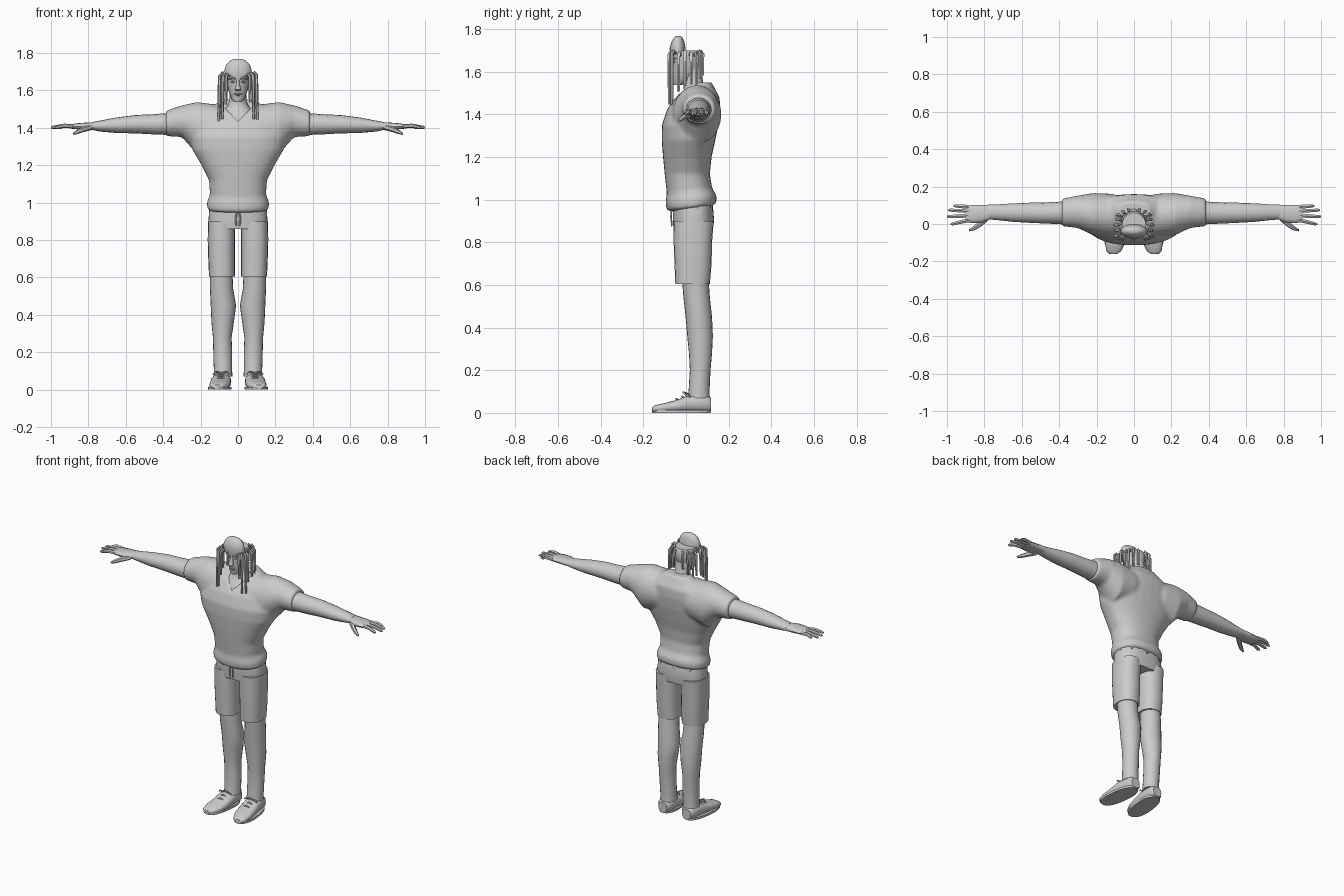
import bpy, bmesh, math, random
from mathutils import Vector
random.seed(4)

grey = bpy.data.materials.new("plain_grey")
grey.diffuse_color = (0.6, 0.6, 0.6, 1)
X, Y, Z = Vector((1, 0, 0)), Vector((0, 1, 0)), Vector((0, 0, 1))


def finish(name, bm, mirror=False, angle=50):
    bmesh.ops.recalc_face_normals(bm, faces=bm.faces)
    me = bpy.data.meshes.new(name)
    bm.to_mesh(me)
    bm.free()
    ob = bpy.data.objects.new(name, me)
    bpy.context.collection.objects.link(ob)
    me.materials.append(grey)
    bpy.ops.object.select_all(action='DESELECT')
    bpy.context.view_layer.objects.active = ob
    ob.select_set(True)
    bpy.ops.object.shade_smooth_by_angle(angle=math.radians(angle))
    if mirror:
        ob.modifiers.new("mirror", 'MIRROR').use_mirror_merge = False
    return ob


def ring(c, u, v, n, p=2.0):
    """Rounded cross-section around c; p above 2 is boxier."""
    pts = []
    for i in range(n):
        a = 2 * math.pi * i / n
        ca, sa = math.cos(a), math.sin(a)
        pts.append(Vector(c) + u * math.copysign(abs(ca) ** (2 / p), ca)
                   + v * math.copysign(abs(sa) ** (2 / p), sa))
    return pts


def loft_into(bm, rings, caps=(True, True)):
    vs = [[bm.verts.new(q) for q in r] for r in rings]
    n = len(rings[0])
    for a, b in zip(vs, vs[1:]):
        for i in range(n):
            j = (i + 1) % n
            bm.faces.new((a[i], a[j], b[j], b[i]))
    if caps[0]:
        bm.faces.new(vs[0])
    if caps[1]:
        bm.faces.new(vs[-1])


def loft(name, rings, mirror=False, caps=(True, True), angle=50):
    bm = bmesh.new()
    loft_into(bm, rings, caps)
    return finish(name, bm, mirror, angle)


def zring(z, xc, rx, yf, yb, n=20, p=2.0):
    return ring((xc, (yf + yb) / 2, z), X * rx, Y * (yb - yf) / 2, n, p)


def xring(x, yf, yb, zb, zt, n=16, p=2.0):
    return ring((x, (yf + yb) / 2, (zb + zt) / 2), Y * (yb - yf) / 2, Z * (zt - zb) / 2, n, p)


def tube_into(bm, pts, radii, n=6):
    pts = [Vector(q) for q in pts]
    rings = []
    for i, q in enumerate(pts):
        d = (pts[min(i + 1, len(pts) - 1)] - pts[max(i - 1, 0)]).normalized()
        u = d.cross(Y if abs(d.y) < 0.8 else Z).normalized()
        rings.append(ring(q, u * radii[i], d.cross(u) * radii[i], n))
    loft_into(bm, rings)


# Shirt: body loft and shoulder loft fused into one skin
bm = bmesh.new()
body = [zring(*r, n=32, p=2.3) for r in [
    (.955, 0, .150, -.075, .125), (.965, 0, .165, -.092, .143), (1.0, 0, .166, -.096, .143),
    (1.04, 0, .150, -.09, .122), (1.12, 0, .155, -.10, .112), (1.2, 0, .195, -.108, .12),
    (1.28, 0, .243, -.114, .138), (1.35, 0, .262, -.113, .152), (1.42, 0, .25, -.09, .16),
    (1.48, 0, .20, -.05, .158), (1.52, 0, .13, -.01, .135), (1.55, 0, .085, .03, .12)]]
for r in body[:4]:
    for q in r:
        q.z += .13 * (q.y - .0)
loft_into(bm, body)
half = [(.385, -.012, .136, 1.355, 1.492), (.30, -.022, .152, 1.35, 1.52), (.22, -.06, .166, 1.26, 1.538),
        (.12, -.07, .162, 1.28, 1.525), (.05, -.05, .145, 1.30, 1.51)]
loft_into(bm, [xring(-r[0], *r[1:], n=24) for r in half] + [xring(*r, n=24) for r in reversed(half)])
shirt = finish("shirt", bm)
rm = shirt.modifiers.new("fuse", 'REMESH')
rm.mode, rm.voxel_size, rm.use_smooth_shade = 'VOXEL', .010, True
sm = shirt.modifiers.new("soften", 'SMOOTH')
sm.factor, sm.iterations = .5, 5

# V-shaped neckline cut
bm = bmesh.new()
loft_into(bm, [[Vector(q) for q in ((0, y, 1.435), (.10, y, 1.535), (.10, y, 1.62), (-.10, y, 1.62), (-.10, y, 1.535))]
               for y in (-.3, .045)])
cutter = finish("neckline_cutter", bm)
cutter.hide_render = True
cutter.hide_set(True)
cut = shirt.modifiers.new("neckline", 'BOOLEAN')
cut.operation, cut.object = 'DIFFERENCE', cutter

# Chest, neck and head
loft("neck", [zring(*r) for r in [(1.36, 0, .15, -.09, .12), (1.43, 0, .13, -.068, .12), (1.48, 0, .10, -.038, .115),
                                  (1.51, 0, .06, -.01, .10), (1.54, 0, .046, -.012, .082), (1.62, 0, .045, -.01, .07)]])
loft("head", [zring(*r) for r in [
    (1.537, 0, .02, -.058, -.02), (1.555, 0, .036, -.064, .03), (1.60, 0, .052, -.066, .06),
    (1.645, 0, .060, -.064, .07), (1.685, 0, .066, -.073, .07), (1.70, 0, .064, -.072, .06)]])
loft("forehead", [zring(*r) for r in [(1.68, 0, .069, -.074, .0), (1.71, 0, .072, -.077, -.002), (1.74, 0, .062, -.068, -.008),
                                      (1.76, 0, .042, -.056, -.016), (1.768, 0, .02, -.046, -.026)]])

# Face: nose, lips, brows, eyes
loft("nose", [zring(*r, n=8) for r in [(1.596, 0, .012, -.074, -.055), (1.604, 0, .017, -.088, -.055),
                                       (1.63, 0, .009, -.078, -.055), (1.655, 0, .008, -.07, -.055)]])
bm = bmesh.new()
for z in (1.575, 1.582):
    tube_into(bm, [(-.02, -.060, z), (0, -.069, z), (.02, -.060, z)], [.003, .005, .003])
finish("lips", bm)
bm = bmesh.new()
tube_into(bm, [(.012, -.069, 1.662), (.03, -.067, 1.667), (.05, -.050, 1.66)], [.004, .006, .004])
tube_into(bm, [(.016, -.063, 1.645), (.027, -.061, 1.646), (.038, -.054, 1.645)], [.003, .007, .003])
finish("brows_and_eyes", bm, True)

# Hanging hair strands around the sides and back of the head
bm = bmesh.new()
spots = [(s * x, y, b) for s in (-1, 1) for x, y, b in
         [(.062, -.080, 1.53), (.080, -.078, 1.45), (.098, -.066, 1.44), (.092, -.035, 1.50), (.098, -.005, 1.53),
          (.088, .025, 1.54), (.082, .05, 1.53), (.06, .068, 1.56), (.03, .078, 1.58)]]
for x, y, b in spots:
    b += random.uniform(-.01, .01)
    t = 1.69 + random.uniform(-.006, .008)
    tube_into(bm, [(x * .75, y * .75, t - .01), (x * .9, y * .9, t), (x, y, t - .012), (x * 1.03, y, (t + b) / 2), (x * 1.05, y, b)],
              [.006, .008, .009, .008, .007])
finish("hair_strands", bm)

# Arms
loft("arm", [xring(*r) for r in [
    (.28, .005, .125, 1.365, 1.485), (.38, -.002, .12, 1.362, 1.478), (.46, .002, .116, 1.365, 1.472),
    (.55, .006, .114, 1.37, 1.468), (.65, .012, .11, 1.372, 1.455), (.74, .022, .104, 1.38, 1.438),
    (.78, .024, .103, 1.388, 1.430)]], True)

# Hands: palm, four fingers and thumb
bm = bmesh.new()
loft_into(bm, [xring(*r, n=12, p=2.5) for r in [
    (.77, .026, .102, 1.389, 1.429), (.81, .008, .102, 1.388, 1.428), (.86, .005, .102, 1.392, 1.424), (.90, .010, .100, 1.396, 1.418)]])
for yb, yt, xt in [(.092, .097, .965), (.069, .074, .995), (.045, .040, 1.0), (.020, .000, .98)]:
    tube_into(bm, [(.885, yb, 1.408), (.93, (yb + yt) / 2, 1.411), (xt - .01, yt, 1.402), (xt, yt, 1.400)], [.012, .011, .009, .004])
tube_into(bm, [(.79, .03, 1.402), (.83, -.006, 1.39), (.86, -.026, 1.377), (.88, -.034, 1.367)], [.016, .014, .011, .006])
finish("hand", bm, True)

# Shorts: hip section with a torn waist edge, and two legs
hips = [zring(*r, n=36, p=2.5) for r in [(.86, 0, .155, -.058, .125), (.90, 0, .158, -.062, .132),
                                         (.95, 0, .155, -.062, .128), (.975, 0, .150, -.062, .124)]]
for i, q in enumerate(hips[-1]):
    q.z += (.028, -.018, .02, -.005)[i % 4]
loft("shorts_hips", hips, caps=(True, False))
loft("shorts_leg", [zring(*r, p=2.4) for r in [
    (.605, .086, .069, -.05, .112), (.70, .088, .071, -.054, .12), (.80, .089, .073, -.058, .122), (.90, .088, .072, -.06, .130)]], True)
bm = bmesh.new()
tube_into(bm, [(.004, -.067, .96), (.012, -.07, .92), (.010, -.066, .875)], [.004, .005, .004])
finish("drawstring", bm, True)

# Lower legs
loft("trouser_leg", [zring(*r) for r in [
    (.07, .080, .050, .008, .112), (.10, .080, .049, .012, .110), (.20, .082, .050, .018, .115), (.28, .084, .050, .014, .122),
    (.36, .082, .060, .006, .126), (.45, .078, .068, -.002, .122), (.54, .088, .062, -.012, .112), (.64, .09, .060, -.02, .105)]], True)

# Shoes: upper, sole and laces
def yring(y, xc, rx, zb, zt):
    return ring((xc, y, (zb + zt) / 2), X * rx, Z * (zt - zb) / 2, 16, 2.6)


loft("shoe", [yring(*r) for r in [
    (-.160, .112, .022, .006, .026), (-.145, .108, .040, .003, .036), (-.10, .100, .054, .003, .046), (-.04, .094, .056, .003, .062),
    (.01, .090, .054, .003, .082), (.06, .086, .047, .003, .084), (.10, .084, .044, .003, .080), (.118, .084, .030, .006, .070)]], True)
loft("sole", [ring((.097 - .0, -.022, z), X * .058 + Y * .012, Y * .138 - X * .018, 20, 2.4) for z in (0, .014)], True)
bm = bmesh.new()
for k in range(3):
    y, z = -.045 + .028 * k, .060 + .011 * k
    tube_into(bm, [(.055, y + .01, z - .008), (.092, y, z + .006), (.130, y + .006, z - .008)], [.004, .005, .004])
tube_into(bm, [(.09, .012, .088), (.06, -.012, .096), (.045, .0, .082)], [.005, .005, .003])
tube_into(bm, [(.09, .012, .088), (.12, -.012, .096), (.135, .0, .082)], [.005, .005, .003])
finish("laces", bm, True)
